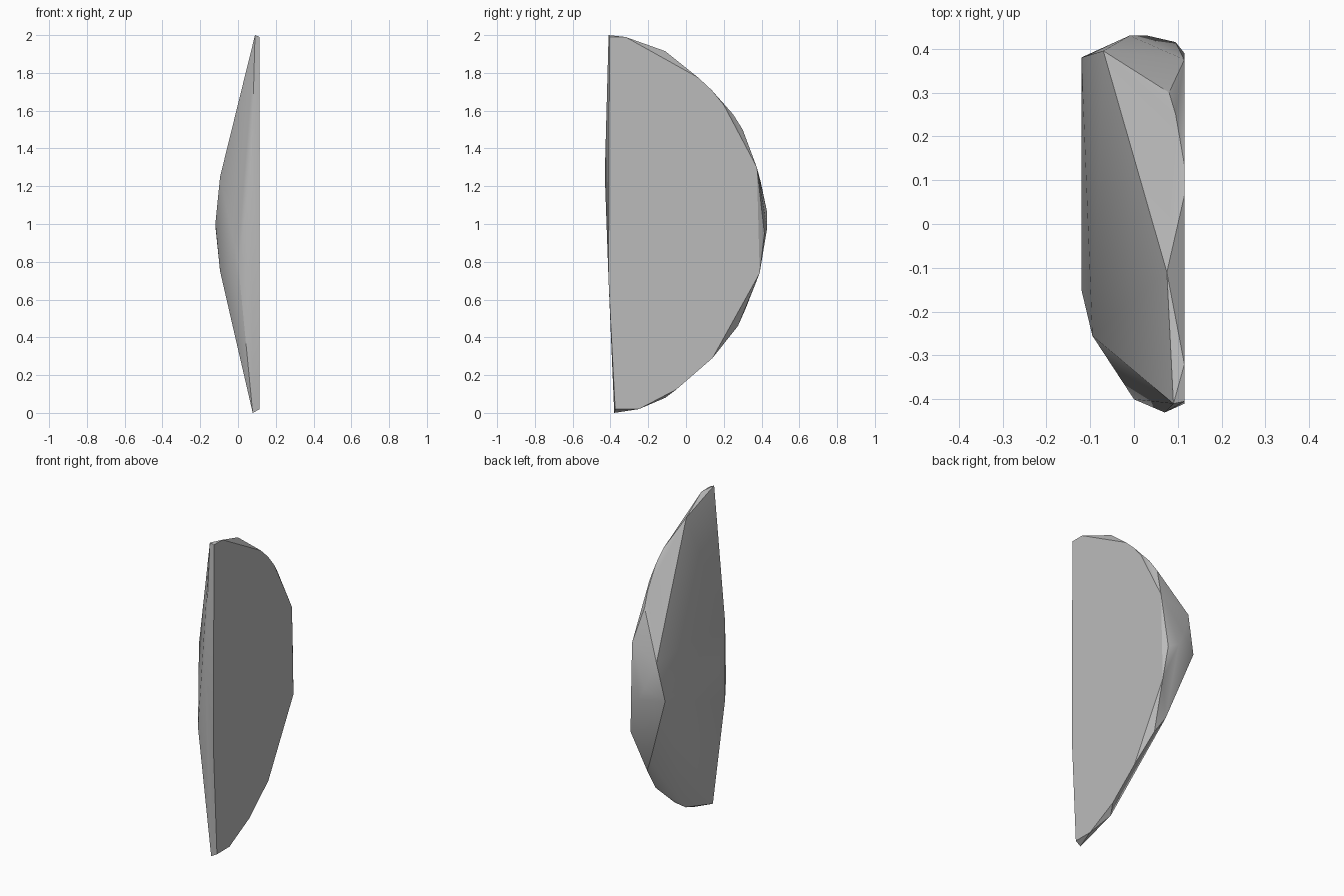
import bpy
import bmesh
import math

FLAT_X = 0.115  # plane of the broad flat side


def remove_default_cube():
    cube = bpy.data.objects.get("Cube")
    if cube:
        bpy.data.objects.remove(cube, do_unlink=True)


def make_material(name, colour):
    material = bpy.data.materials.new(name)
    material.use_nodes = True
    material.diffuse_color = colour
    shader = material.node_tree.nodes["Principled BSDF"]
    shader.inputs["Base Color"].default_value = colour
    shader.inputs["Roughness"].default_value = 0.9
    return material


def faceted_shard(name, corners, material):
    """Wrap a convex faceted stone around its corner points."""
    bm = bmesh.new()
    for corner in corners:
        bm.verts.new(corner)
    hull = bmesh.ops.convex_hull(bm, input=bm.verts[:])
    loose = [v for v in hull["geom_interior"] + hull["geom_unused"]
             if isinstance(v, bmesh.types.BMVert)]
    bmesh.ops.delete(bm, geom=list(set(loose)), context="VERTS")
    # merge nearly coplanar triangles into clean facets
    bmesh.ops.dissolve_limit(bm, angle_limit=math.radians(1),
                             verts=bm.verts[:], edges=bm.edges[:])
    bmesh.ops.recalc_face_normals(bm, faces=bm.faces[:])

    mesh = bpy.data.meshes.new(name)
    bm.to_mesh(mesh)
    bm.free()
    mesh.materials.append(material)
    shard = bpy.data.objects.new(name, mesh)
    bpy.context.collection.objects.link(shard)
    return shard


remove_default_cube()

# half-round outline of the flat side, as (y, z)
flat_outline = [
    (-.405, 1.99), (-.32, 1.99), (.065, 1.775), (.135, 1.71), (.2, 1.63),
    (.375, 1.3), (.39, .74), (.14, .29), (-.05, .125), (-.25, .02),
    (-.375, .02), (-.41, .7),
]
flat_side = [(FLAT_X, y, z) for y, z in flat_outline]

# chipped corners along the curved rim
rim = [
    (.075, -.11, 1.915), (.095, .25, 1.58), (.08, .3, 1.5),
    (.03, .315, .55), (.08, .275, .46), (.08, -.11, .08),
]

# bulging back edge
back_edge = [
    (-.07, .395, 1.225), (-.12, .38, .99), (-.01, .43, 1.06),
    (.03, .43, .98), (.095, .415, .95),
]

# narrow front edge and the two pointed ends
front_edge = [
    (.09, -.41, 2), (.07, -.43, 1.26), (0, -.4, .8), (.078, -.38, 0),
]

# low ridge across the domed side, mirrored about mid height
ridge = [(-.12, -.15, 1)]
for side in (-1, 1):
    ridge.append((-.095, -.255, 1 + side * .25))

stone = make_material("stone grey", (0.5, 0.5, 0.5, 1))
shard = faceted_shard("stone_shard",
                      flat_side + rim + back_edge + front_edge + ridge, stone)

# soft shading across shallow facets, crisp chipped edges
bpy.ops.object.select_all(action="DESELECT")
shard.select_set(True)
bpy.context.view_layer.objects.active = shard
bpy.ops.object.shade_smooth_by_angle(angle=math.radians(30))
